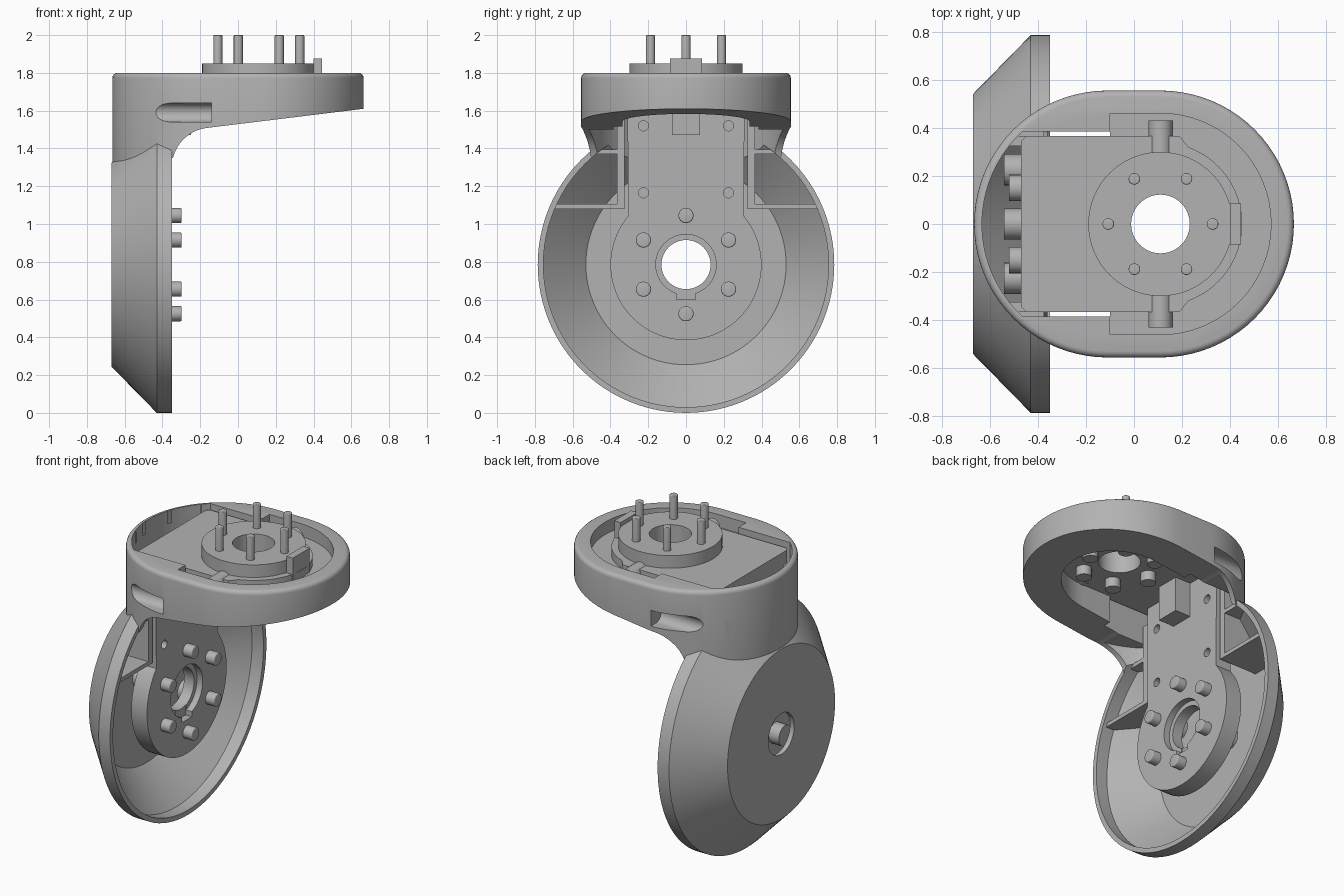
import bpy, bmesh
from math import sin, cos, radians

cube = bpy.data.objects.get("Cube")
if cube:
    bpy.data.objects.remove(cube, do_unlink=True)

grey = bpy.data.materials.new("plain grey")
grey.use_nodes = True
grey.diffuse_color = (0.45, 0.45, 0.45, 1)
grey.node_tree.nodes["Principled BSDF"].inputs["Base Color"].default_value = (0.45, 0.45, 0.45, 1)


def arc(cu, cv, r, a, b, n=32):
    """Points along an arc, angles in degrees."""
    return [(cu + r * cos(radians(a + (b - a) * i / n)),
             cv + r * sin(radians(a + (b - a) * i / n))) for i in range(n + 1)]


def place(axis, u, v, h):
    return {"X": (h, u, v), "Y": (u, h, v), "Z": (u, v, h)}[axis]


def loft(name, axis, sections, round_top=0):
    """Closed solid through (height, outline) sections along an axis."""
    bm = bmesh.new()
    rings = [[bm.verts.new(place(axis, u, v, h)) for u, v in pts] for h, pts in sections]
    n = len(rings[0])
    for low, high in zip(rings, rings[1:]):
        for i in range(n):
            j = (i + 1) % n
            bm.faces.new((low[i], low[j], high[j], high[i]))
    bm.faces.new(rings[0])
    bm.faces.new(rings[-1])
    bmesh.ops.recalc_face_normals(bm, faces=bm.faces)
    if round_top:
        top = set(rings[-1])
        edges = [e for e in bm.edges if all(v in top for v in e.verts)]
        bmesh.ops.bevel(bm, geom=edges, offset=round_top, segments=4,
                        profile=0.5, affect="EDGES")
    mesh = bpy.data.meshes.new(name)
    bm.to_mesh(mesh)
    bm.free()
    mesh.materials.append(grey)
    ob = bpy.data.objects.new(name, mesh)
    bpy.context.collection.objects.link(ob)
    return ob


def prism(name, axis, pts, a, b, round_top=0):
    return loft(name, axis, [(a, pts), (b, pts)], round_top)


def cylinder(name, axis, cu, cv, r, a, b, n=32, round_top=0):
    return prism(name, axis, arc(cu, cv, r, 0, 360, n)[:-1], a, b, round_top)


def box(name, x0, x1, y0, y1, z0, z1):
    return prism(name, "Z", [(x0, y0), (x1, y0), (x1, y1), (x0, y1)], z0, z1)


def combine(target, tool, mode="DIFFERENCE", keep=False):
    mod = target.modifiers.new("combine", "BOOLEAN")
    mod.operation, mod.solver, mod.object = mode, "EXACT", tool
    with bpy.context.temp_override(object=target, active_object=target,
                                   selected_objects=[target]):
        bpy.ops.object.modifier_apply(modifier=mod.name)
    if not keep:
        bpy.data.objects.remove(tool, do_unlink=True)


def turned(name, steps):
    """Solid of revolution around the lower joint axis."""
    return loft(name, "X", [(x, arc(0, HUB, r, 0, 360, 96)[:-1]) for x, r in steps])


HUB = 0.785     # height of the lower joint axis
CX = 0.11       # x of the upper joint axis


def stadium(r):
    return arc(CX, 0, r, -90, 90, 40) + arc(-CX, 0, r, 90, 270, 40)


# Outer housing: upper ring and neck trimmed by a side profile, joined to a dish
housing = prism("housing", "Z", stadium(0.555), 0.95, 1.8, round_top=0.027)
side = ([(-0.9, 0.9), (-0.35, 0.9)] + arc(-0.14, 1.3, 0.21, 180, 97, 16)
        + [(0.665, 1.61), (0.9, 1.64), (0.9, 2), (-0.9, 2)])
combine(housing, prism("side_profile", "Y", side, -1, 1), "INTERSECT")
combine(housing, turned("dish", [(-0.67, 0.54), (-0.43, HUB), (-0.35, HUB)]), "UNION")

# Solid copy used to trim the inner walls and ribs
core = housing.copy()
core.data = housing.data.copy()
core.name = "trim_core"
core.hide_render = True
bpy.context.collection.objects.link(core)

# Hollow the dish, the neck and the ring
combine(housing, turned("dish_hollow", [(-0.64, 0.53), (-0.43, 0.755), (-0.3, 0.755)]))
combine(housing, prism("neck_hollow", "Z", stadium(0.522), 0.97, 1.5))
left_end = arc(-CX, 0, 0.522, 132.5, 227.5)
combine(housing, prism("opening", "Z", left_end + [(-0.1, -0.385), (-0.1, -0.335)]
                       + arc(CX, 0, 0.335, -90, 90) + [(-0.1, 0.335), (-0.1, 0.385)], 0.98, 1.9))
combine(housing, prism("recess", "Z", left_end + [(-0.1, -0.385), (-0.1, -0.46)]
                       + arc(CX, 0, 0.46, -90, 90) + [(-0.1, 0.46), (-0.1, 0.385)], 1.72, 1.91))
combine(housing, cylinder("axle_hole", "X", 0, HUB, 0.13, -0.8, -0.55, 48))
for s in (-1, 1):
    groove = arc(s * 0.5, 1.59, 0.05, 90, 90 + s * 180, 16) + [(s * 0.7, 1.54), (s * 0.7, 1.64)]
    combine(housing, prism("groove", "X", groove, -0.6, -0.14))

# Inner walls and ribs beside the bracket
for s, tag in ((1, "left"), (-1, "right")):
    def slab(name, y0, y1, z0, z1):
        a, b = sorted((s * y0, s * y1))
        ob = box(tag + name, -0.645, -0.375, a, b, z0, z1)
        combine(ob, core, "INTERSECT", keep=True)
    slab("_inner_wall", 0.325, 0.365, 1.08, 1.6)
    slab("_upper_rib", 0.36, 0.6, 1.37, 1.395)
    slab("_lower_rib", 0.36, 0.75, 1.08, 1.105)
bpy.data.objects.remove(core, do_unlink=True)

# Vertical bracket leg with its round joint plate
leg = prism("bracket_leg", "X", arc(0, HUB, 0.4, 140, 400, 64) + [(0.31, 1.76), (-0.31, 1.76)],
            -0.47, -0.36)
combine(leg, cylinder("leg_hole", "X", 0, HUB, 0.13, -0.6, -0.2, 48))
combine(leg, cylinder("leg_counterbore", "X", 0, HUB, 0.16, -0.4, -0.2, 48))
combine(leg, box("key_notch", -0.405, -0.2, -0.05, 0.05, 0.6, 0.72))
for y in (-0.225, 0.225):
    for z in (1.165, 1.52):
        combine(leg, cylinder("screw_hole", "X", y, z, 0.027, -0.4, -0.2, 20))

# Horizontal bracket plate, round flange and stop
plate = prism("bracket_plate", "Z", [(-0.47, -0.345), (-0.45, -0.365), (0.19, -0.365)]
              + arc(CX, 0, 0.34, -70, 70) + [(0.19, 0.365), (-0.45, 0.365), (-0.47, 0.345)],
              1.69, 1.77)
flange = cylinder("flange", "Z", CX, 0, 0.3, 1.76, 1.85, 64)
for ob in (plate, flange):
    combine(ob, cylinder("centre_hole", "Z", CX, 0, 0.122, 1.5, 2, 48))
box("stop_tab", 0.4, 0.445, -0.085, 0.085, 1.7, 1.875)
box("stop_block", -0.4, -0.25, -0.075, 0.075, 1.47, 1.7)

# Bolts around both joints
for i in range(6):
    a = radians(60 * i)
    x, y = CX + 0.217 * cos(a), 0.217 * sin(a)
    cylinder("flange_pin", "Z", x, y, 0.024, 1.8, 2, 20, 0.005)
    cylinder("flange_bolt_head", "Z", x, y, 0.045, 1.63, 1.7, 20)
    y, z = 0.26 * sin(a), HUB + 0.26 * cos(a)
    cylinder("joint_bolt", "X", y, z, 0.04, -0.4, -0.298, 24, 0.007)
    cylinder("joint_bolt_head", "X", y, z, 0.065, -0.54, -0.465, 24)
for y in (-0.15, 0.15):
    cylinder("leg_bolt_head", "X", y, 1.6, 0.055, -0.52, -0.46, 24)
for s in (-1, 1):
    cylinder("side_bolt", "Y", CX, 1.735, 0.05, *sorted((s * 0.3, s * 0.43)), 24)

# Smooth round surfaces, keep edges sharp
for ob in bpy.context.view_layer.objects:
    ob.select_set(ob.type == "MESH")
bpy.context.view_layer.objects.active = housing
bpy.ops.object.shade_smooth_by_angle(angle=radians(30))
